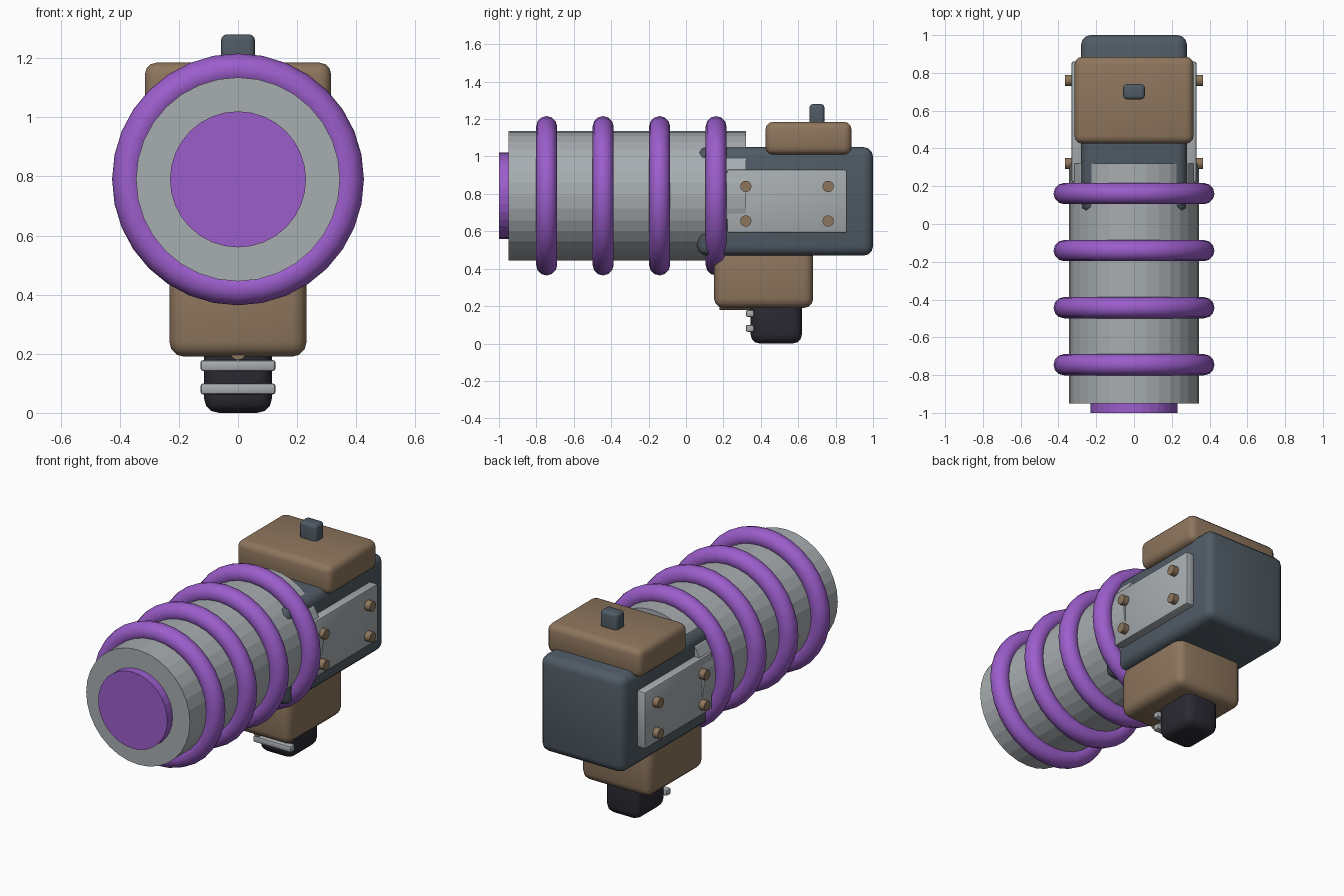
import bpy
from math import pi
from mathutils import Vector

if "Cube" in bpy.data.objects:
    bpy.data.objects.remove(bpy.data.objects["Cube"], do_unlink=True)

AXIS_Z = 0.79


def material(name, r, g, b):
    m = bpy.data.materials.new(name)
    m.use_nodes = True
    m.diffuse_color = (r, g, b, 1)
    m.node_tree.nodes["Principled BSDF"].inputs["Base Color"].default_value = (r, g, b, 1)
    return m


purple = material("purple", 0.33, 0.11, 0.60)
silver = material("silver grey", 0.39, 0.42, 0.44)
brown = material("warm brown", 0.27, 0.18, 0.11)
slate = material("slate", 0.08, 0.105, 0.13)
black = material("near black", 0.024, 0.023, 0.033)


def finish(name, mat):
    ob = bpy.context.object
    ob.name = name
    ob.data.materials.append(mat)
    return ob


def box(name, mat, low, high, bevel, segments=3):
    """Rounded box between two corners."""
    low, high = Vector(low), Vector(high)
    bpy.ops.mesh.primitive_cube_add(size=1, location=(low + high) / 2)
    ob = finish(name, mat)
    ob.scale = high - low
    bpy.ops.object.transform_apply(location=False, rotation=False, scale=True)
    mod = ob.modifiers.new("rounded edges", "BEVEL")
    mod.width = bevel
    mod.segments = segments
    bpy.ops.object.modifier_apply(modifier=mod.name)
    bpy.ops.object.shade_smooth_by_angle(angle=pi / 6)
    return ob


def rod(name, mat, centre, radius, length, axis="y", sides=32):
    """Cylinder lying along x or y."""
    turn = (pi / 2, 0, 0) if axis == "y" else (0, pi / 2, 0)
    bpy.ops.mesh.primitive_cylinder_add(vertices=sides, radius=radius, depth=length,
                                        location=centre, rotation=turn)
    return finish(name, mat)


# Barrel with its glowing front disc
rod("barrel", silver, (0, -0.315, AXIS_Z), 0.345, 1.27)
rod("muzzle_disc", purple, (0, -0.96, AXIS_Z), 0.23, 0.08)

# Coil rings around the barrel
for i in range(4):
    bpy.ops.mesh.primitive_torus_add(major_segments=32, minor_segments=12,
                                     major_radius=0.37, minor_radius=0.056,
                                     location=(0, -0.745 + 0.302 * i, AXIS_Z),
                                     rotation=(pi / 2, 0, 0))
    finish(f"coil_ring_{i + 1}", purple)
    bpy.ops.object.shade_smooth()

# Rear housing, top cover and switch
box("housing", slate, (-0.28, 0.06, 0.47), (0.28, 1.0, 1.05), 0.05)
box("top_cover", brown, (-0.315, 0.425, 1.01), (0.315, 0.885, 1.185), 0.04)
box("top_switch", slate, (-0.057, 0.66, 1.15), (0.057, 0.74, 1.28), 0.018)

# Side plates with bolts
for side, sign in (("left", 1), ("right", -1)):
    x1, x2 = sorted((sign * 0.27, sign * 0.33))
    box(f"{side}_side_plate", silver, (x1, 0.22, 0.59), (x2, 0.86, 0.93), 0.01, 2)
    for y in (0.32, 0.76):
        for z in (0.655, 0.84):
            rod(f"{side}_bolt", brown, (sign * 0.335, y, z), 0.03, 0.06, "x", 16)

# Lower block and grip
box("lower_block", brown, (-0.232, 0.15, 0.19), (0.232, 0.68, 0.55), 0.05)
box("grip", black, (-0.115, 0.345, 0), (0.115, 0.62, 0.28), 0.05)
rod("trigger_rod", brown, (0, 0.27, 0.205), 0.026, 0.18, "y", 16)

# Bars across the front of the grip
for i, z in enumerate((0.16, 0.081)):
    box(f"grip_bar_{i + 1}", silver, (-0.127, 0.32, z - 0.019), (0.127, 0.365, z + 0.019), 0.01, 2)
